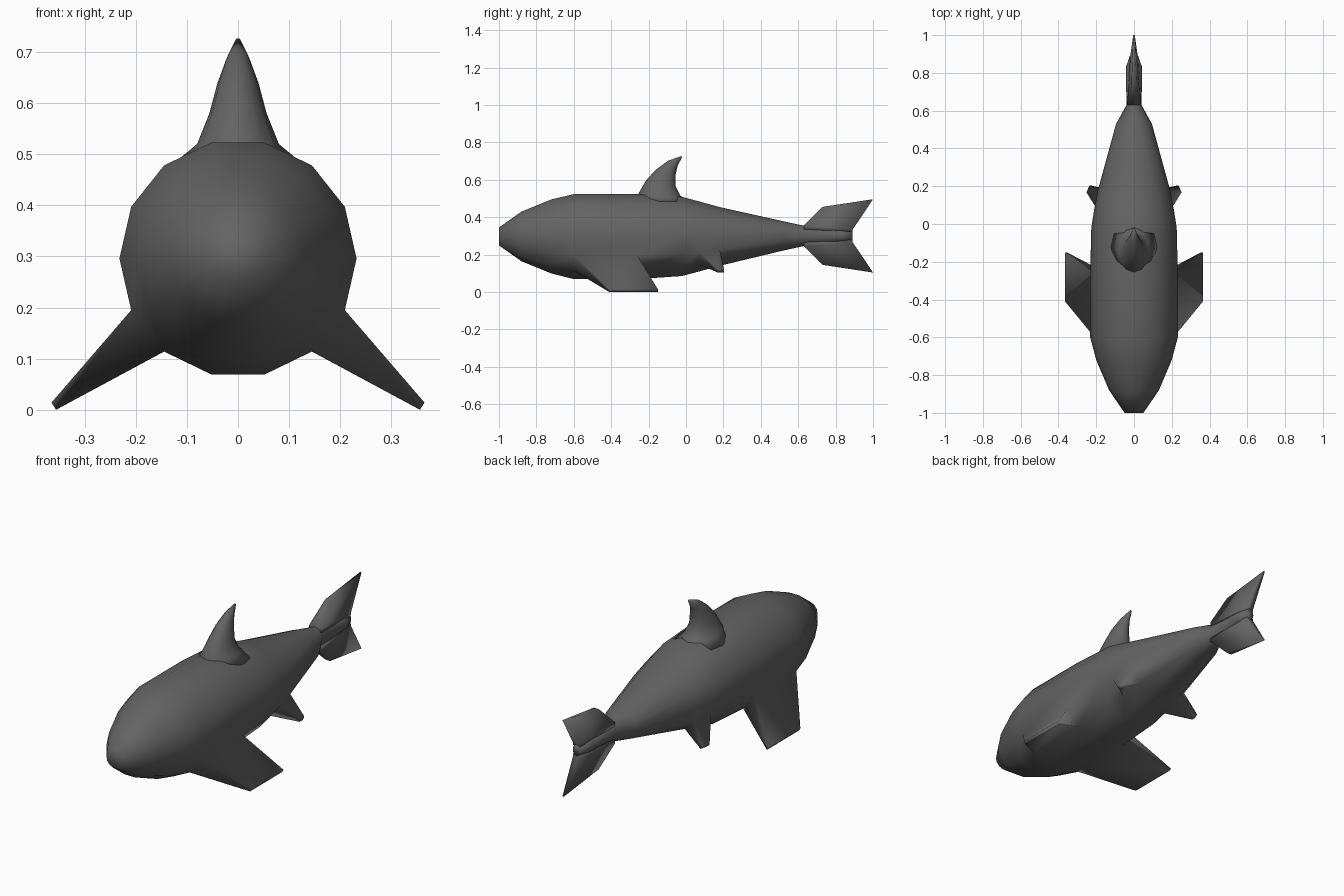
import bpy, bmesh, math

if "Cube" in bpy.data.objects:
    bpy.data.objects.remove(bpy.data.objects["Cube"])

SIDES = 14

# Dark grey skin
skin = bpy.data.materials.new("dark_grey_skin")
skin.diffuse_color = (.125, .125, .125, 1)
skin.use_nodes = True
skin.node_tree.nodes["Principled BSDF"].inputs["Base Color"].default_value = skin.diffuse_color


def finish(bm, name):
    bmesh.ops.recalc_face_normals(bm, faces=bm.faces)
    mesh = bpy.data.meshes.new(name)
    bm.to_mesh(mesh)
    bm.free()
    mesh.materials.append(skin)
    mesh.shade_smooth()
    obj = bpy.data.objects.new(name, mesh)
    bpy.context.collection.objects.link(obj)
    return obj


def bridge(bm, a, b, skip=()):
    n = len(a)
    for k in range(n):
        if k not in skip:
            bm.faces.new((a[k], a[(k + 1) % n], b[(k + 1) % n], b[k]))


# Body: 14-sided rings along y (y, centre z, half width, half height)
bm = bmesh.new()
stations = [(-1.0, .297, .050, .049), (-.88, .297, .132, .136), (-.72, .297, .200, .203),
            (-.60, .296, .232, .233), (-.26, .296, .232, .233), (-.02, .297, .226, .217),
            (.07, .297, .212, .192), (.18, .297, .191, .161), (.53, .300, .095, .078),
            (.63, .300, .040, .056), (.83, .300, .043, .034), (.89, .300, .022, .030)]
rings = []
for y, cz, rx, rz in stations:
    rings.append([bm.verts.new((rx * math.cos(2 * math.pi * k / SIDES), y,
                                cz + rz * math.sin(2 * math.pi * k / SIDES)))
                  for k in range(SIDES)])

# Fins drawn out of side faces: band -> tip (upper front, lower front, lower back, upper back)
fins = {3: ((.365, -.41, .014), (.356, -.41, 0), (.356, -.15, 0), (.365, -.15, .014)),
        6: ((.252, .168, .120), (.234, .168, .105), (.225, .203, .105), (.236, .203, .120))}
RIGHT, LEFT = 12, 8
for i in range(len(rings) - 1):
    bridge(bm, rings[i], rings[i + 1], (RIGHT, LEFT) if i in fins else ())
bm.faces.new(rings[0])
bm.faces.new(rings[-1])
for band, corners in fins.items():
    for side, up, low in ((1, 13, 12), (-1, 8, 9)):
        root = [rings[band][up], rings[band][low], rings[band + 1][low], rings[band + 1][up]]
        tip = [bm.verts.new((side * x, y, z)) for x, y, z in corners]
        bridge(bm, root, tip)
        bm.faces.new(tip)
finish(bm, "body_with_side_fins")

# Tail lobes: thick at the root, thin at the outer edge, mirrored in z
bm = bmesh.new()
for s in (1, -1):
    loops = []
    for (y0, z0, w0), (y1, z1, w1) in (((.63, .035, .036), (.89, .022, .020)),
                                      ((.63, .055, .036), (.89, .032, .020)),
                                      ((.73, .155, .014), (1.0, .196, .004))):
        loops.append([bm.verts.new((x, y, .3 + s * z)) for x, y, z in
                      ((-w0, y0, z0), (w0, y0, z0), (w1, y1, z1), (-w1, y1, z1))])
    bridge(bm, loops[0], loops[1])
    bridge(bm, loops[1], loops[2])
    bm.faces.new(loops[0])
    bm.faces.new(loops[2])
finish(bm, "tail_fin")

# Dorsal fin: swept oval sections (front y, front z, back y, back z, half width)
bm = bmesh.new()
loops = []
for y0, z0, y1, z1, w in ((-.262, .485, .02, .485, .122), (-.255, .525, -.03, .515, .080),
                          (-.215, .595, -.055, .565, .056), (-.160, .655, -.056, .625, .040),
                          (-.095, .702, -.045, .675, .022), (-.025, .727, -.022, .718, .005)):
    loop = []
    for k in range(12):
        a = 2 * math.pi * k / 12
        t = .5 - .5 * math.cos(a)
        loop.append(bm.verts.new((w * math.sin(a), y0 + t * (y1 - y0), z0 + t * (z1 - z0))))
    loops.append(loop)
for a, b in zip(loops, loops[1:]):
    bridge(bm, a, b)
bm.faces.new(loops[0])
bm.faces.new(loops[-1])
finish(bm, "dorsal_fin")
